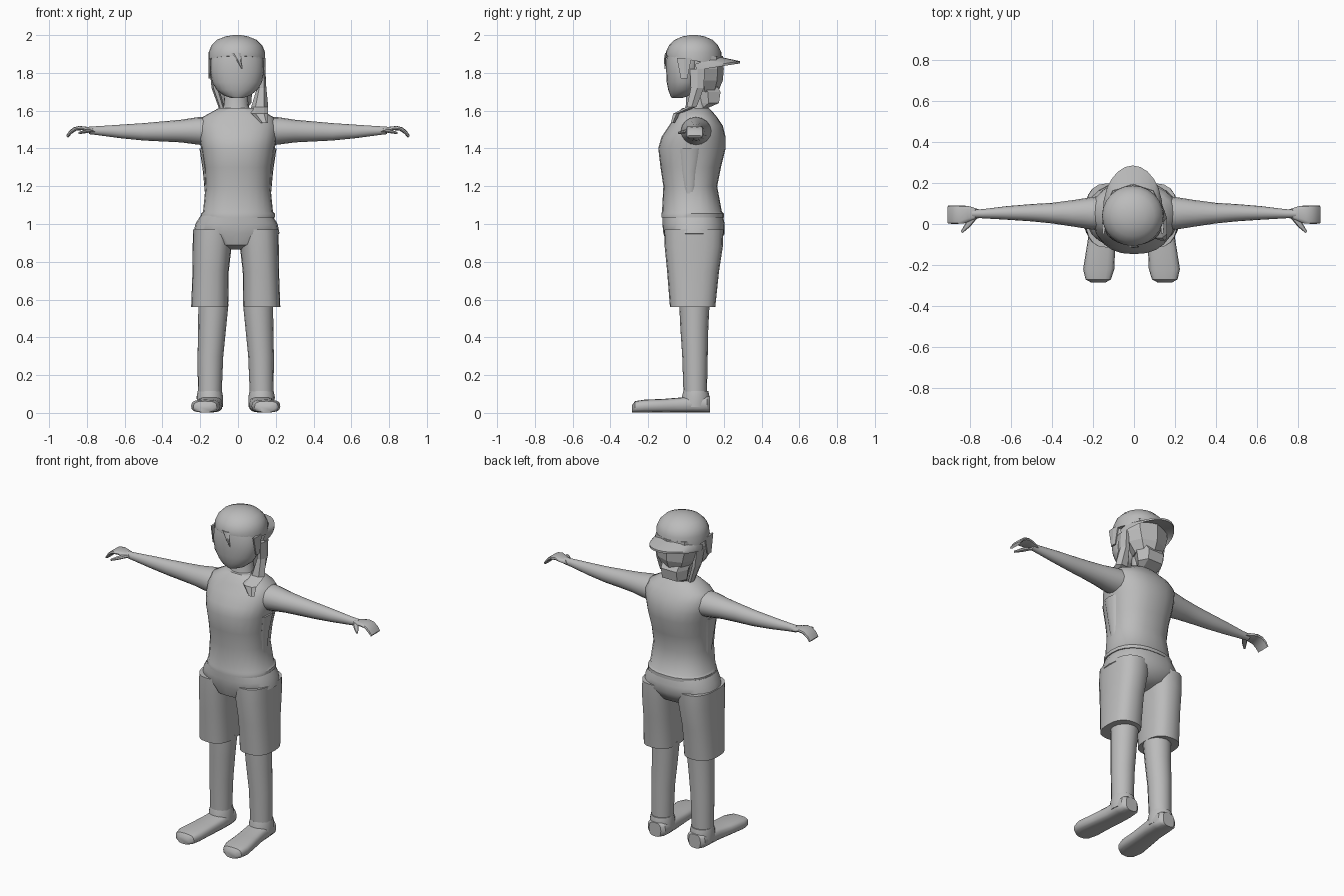
import bpy, bmesh, math
from mathutils import Vector

grey = bpy.data.materials.new("plain grey")
grey.diffuse_color = (0.5, 0.5, 0.5, 1)


def finish(name, bm, angle=40):
    bmesh.ops.recalc_face_normals(bm, faces=bm.faces[:])
    me = bpy.data.meshes.new(name)
    bm.to_mesh(me)
    bm.free()
    ob = bpy.data.objects.new(name, me)
    bpy.context.collection.objects.link(ob)
    me.materials.append(grey)
    bpy.ops.object.select_all(action='DESELECT')
    ob.select_set(True)
    bpy.context.view_layer.objects.active = ob
    if angle:
        bpy.ops.object.shade_smooth_by_angle(angle=math.radians(angle))
    return ob


def loft(name, rings, u, v, sides=20, power=2.0, angle=40):
    """Skin rings of (centre, radius along u, radius along v)."""
    bm = bmesh.new()
    u, v = Vector(u), Vector(v)
    loops = []
    for c, a, b in rings:
        loop = []
        for i in range(sides):
            t = 2 * math.pi * i / sides
            k, s = math.cos(t), math.sin(t)
            k = math.copysign(abs(k) ** (2 / power), k)
            s = math.copysign(abs(s) ** (2 / power), s)
            loop.append(bm.verts.new(Vector(c) + u * a * k + v * b * s))
        loops.append(loop)
    for p, q in zip(loops, loops[1:]):
        for i in range(sides):
            j = (i + 1) % sides
            bm.faces.new((p[i], p[j], q[j], q[i]))
    bm.faces.new(loops[0])
    bm.faces.new(loops[-1])
    return finish(name, bm, angle)


def upright(name, rows, cx=0, **kw):
    """Rows of (z, x centre, half width, y front, y back)."""
    rings = [((cx + x, (f + b) / 2, z), w, (b - f) / 2) for z, x, w, f, b in rows]
    return loft(name, rings, (1, 0, 0), (0, 1, 0), **kw)


# torso, with a small lip at the hem and a rounded neckline
upright("shirt", [(1.035, 0, .195, -.13, .20), (1.055, 0, .195, -.13, .20),
                  (1.065, 0, .185, -.127, .19), (1.2, 0, .172, -.12, .165),
                  (1.3, 0, .178, -.135, .185), (1.4, 0, .195, -.147, .21),
                  (1.46, 0, .205, -.13, .21), (1.52, 0, .21, -.09, .195),
                  (1.565, 0, .19, -.06, .165), (1.595, 0, .135, -.04, .14),
                  (1.615, 0, .10, -.02, .12)], sides=24, power=2.3)
upright("neck", [(1.57, 0, .085, -.02, .12), (1.63, 0, .065, 0, .12),
                 (1.74, 0, .06, 0, .12)], cx=-.01)

# shorts
upright("shorts_hips", [(.865, 0, .05, -.03, .10), (.89, 0, .14, -.10, .17),
                        (.95, 0, .228, -.12, .205), (1.0, 0, .218, -.125, .205),
                        (1.045, 0, .19, -.125, .195)], cx=-.008, sides=24, power=2.3)

for s, side in ((-1, "left"), (1, "right")):
    c = -.012
    upright("shorts_leg_" + side, [(.56, s * .138, .098, -.085, .155),
                                   (.75, s * .133, .096, -.10, .175),
                                   (.88, s * .125, .103, -.113, .195),
                                   (.97, s * .118, .108, -.115, .198)], cx=c, power=2.5)
    upright("leg_" + side, [(.06, s * .138, .062, -.012, .11), (.3, s * .134, .068, -.02, .115),
                            (.45, s * .125, .074, -.03, .118),
                            (.58, s * .118, .08, -.036, .125)], cx=c, sides=16)
    # shoe: long sole running forward plus an ankle collar
    rows = [(-.285, .162, .035, .04), (-.27, .162, .062, .06), (-.22, .16, .076, .068),
            (-.12, .15, .07, .072), (-.02, .138, .066, .08), (.06, .135, .066, .09),
            (.11, .135, .06, .09), (.127, .135, .04, .085)]
    loft("shoe_" + side, [((c + s * x, y, h / 2 + .002), w, h / 2) for y, x, w, h in rows],
         (1, 0, 0), (0, 0, 1), sides=16, power=3)
    upright("shoe_collar_" + side, [(.03, s * .136, .068, -.03, .125),
                                    (.085, s * .137, .07, -.022, .125),
                                    (.115, s * .137, .064, -.014, .118)], cx=c, sides=16)
    # arm: sleeve-less limb tapering to the wrist
    rows = [(.14, .055, 1.49, .085, .075), (.21, .052, 1.493, .078, .073),
            (.30, .052, 1.492, .064, .06), (.4, .053, 1.49, .05, .053),
            (.5, .055, 1.488, .042, .046), (.62, .054, 1.49, .033, .036),
            (.74, .05, 1.494, .022, .024), (.79, .05, 1.496, .021, .02)]
    loft("arm_" + side, [((s * x, y, z), a, b) for x, y, z, a, b in rows],
         (0, 1, 0), (0, 0, 1), sides=16)
    # hand: flat palm with fingers curling down, and a thumb
    rows = [(.765, .05, 1.498, .024, .018), (.80, .05, 1.502, .036, .017),
            (.83, .046, 1.508, .044, .014), (.862, .046, 1.504, .045, .011),
            (.888, .046, 1.485, .045, .010), (.905, .046, 1.462, .044, .008)]
    loft("hand_" + side, [((s * x, y, z), a, b) for x, y, z, a, b in rows],
         (0, 1, 0), (s * .6, 0, .8), sides=12, power=3)
    loft("thumb_" + side, [((s * .775, .04, 1.497), .016, .011),
                           ((s * .81, -.005, 1.49), .014, .01),
                           ((s * .84, -.04, 1.482), .006, .006)],
         (s * .8, .6, 0), (0, 0, 1), sides=8)
    # narrow fold of cloth below the armhole
    upright("shirt_fold_" + side, [(1.15, s * .168, .006, 0, .04),
                                   (1.28, s * .174, .012, -.02, .05),
                                   (1.40, s * .19, .014, -.03, .07)], sides=8)

# head: smooth flat-fronted face
upright("face", [(1.667, 0, .03, -.075, -.02), (1.68, 0, .07, -.083, .02),
                 (1.71, 0, .108, -.094, .07), (1.75, 0, .132, -.102, .08),
                 (1.81, 0, .142, -.105, .09), (1.87, 0, .14, -.105, .10),
                 (1.92, 0, .12, -.095, .11)], cx=-.005, sides=24)
# faceted hair behind the face and at the nape
upright("hair_back", [(1.70, 0, .08, .03, .17), (1.76, 0, .12, -.01, .195),
                      (1.82, 0, .14, -.03, .2), (1.89, 0, .14, -.04, .195)],
        cx=-.005, sides=8, angle=0)
upright("hair_nape", [(1.615, 0, .06, .06, .12), (1.64, 0, .08, .06, .18),
                      (1.70, 0, .085, .04, .19), (1.73, 0, .09, .03, .17)],
        cx=-.01, sides=6, power=3, angle=0)

# hair strands, long over the right shoulder and short on the left
loft("long_strand", [((.13, .06, 1.82), .015, .045), ((.125, .06, 1.72), .025, .04),
                     ((.115, .03, 1.62), .045, .03), ((.115, -.05, 1.585), .045, .02),
                     ((.14, -.07, 1.535), .02, .012)],
     (1, 0, 0), (0, 1, 0), sides=6, angle=0)
loft("short_strand", [((-.135, .06, 1.82), .015, .045), ((-.12, .065, 1.72), .02, .04),
                      ((-.085, .07, 1.61), .015, .025)],
     (1, 0, 0), (0, 1, 0), sides=6, angle=0)
for s, side in ((-1, "left"), (1, "right")):
    loft("side_lock_" + side, [((-.005 + s * .143, -.01, 1.88), .008, .045),
                               ((-.005 + s * .146, -.01, 1.77), .006, .02)],
         (1, 0, 0), (0, 1, 0), sides=6, angle=0)
loft("forehead_lock", [((-.01, -.104, 1.905), .025, .008), ((.005, -.112, 1.87), .014, .006),
                       ((.022, -.11, 1.82), .003, .003)],
     (1, 0, 0), (0, 1, 0), sides=6, angle=0)

# cap dome, rim tilted down toward the back
rows = [(1.865, .15, .147), (1.91, .149, .147), (1.945, .135, .13), (1.975, .105, .1),
        (1.993, .06, .058), (2.0, .02, .02)]
dome = loft("cap_dome", [((-.006, .04, z), a, b) for z, a, b in rows],
            (1, 0, 0), (0, 1, 0), sides=24)
for v in dome.data.vertices:
    if v.co.z < 1.88:
        v.co.z -= (v.co.y - .04) * .17

# brim worn backwards, drooping at its sides
bm = bmesh.new()
n, lower, upper = 12, [], []
for i in range(n + 1):
    t = math.pi * i / n
    x, k = math.cos(t), math.sin(t)
    for dz, grid in ((0, lower), (.012, upper)):
        grid.append([bm.verts.new((-.006 + .146 * x, y, z + dz)) for y, z in
                     ((.05 + .12 * k, 1.835 + .04 * k), (.06 + .225 * k, 1.815 + .035 * k))])
for i in range(n):
    a, b, c, d = lower[i], lower[i + 1], upper[i], upper[i + 1]
    bm.faces.new((a[0], b[0], b[1], a[1]))
    bm.faces.new((c[0], c[1], d[1], d[0]))
    bm.faces.new((a[1], b[1], d[1], c[1]))
    bm.faces.new((a[0], c[0], d[0], b[0]))
for a, c in ((lower[0], upper[0]), (lower[-1], upper[-1])):
    bm.faces.new((a[0], a[1], c[1], c[0]))
finish("cap_brim", bm)
